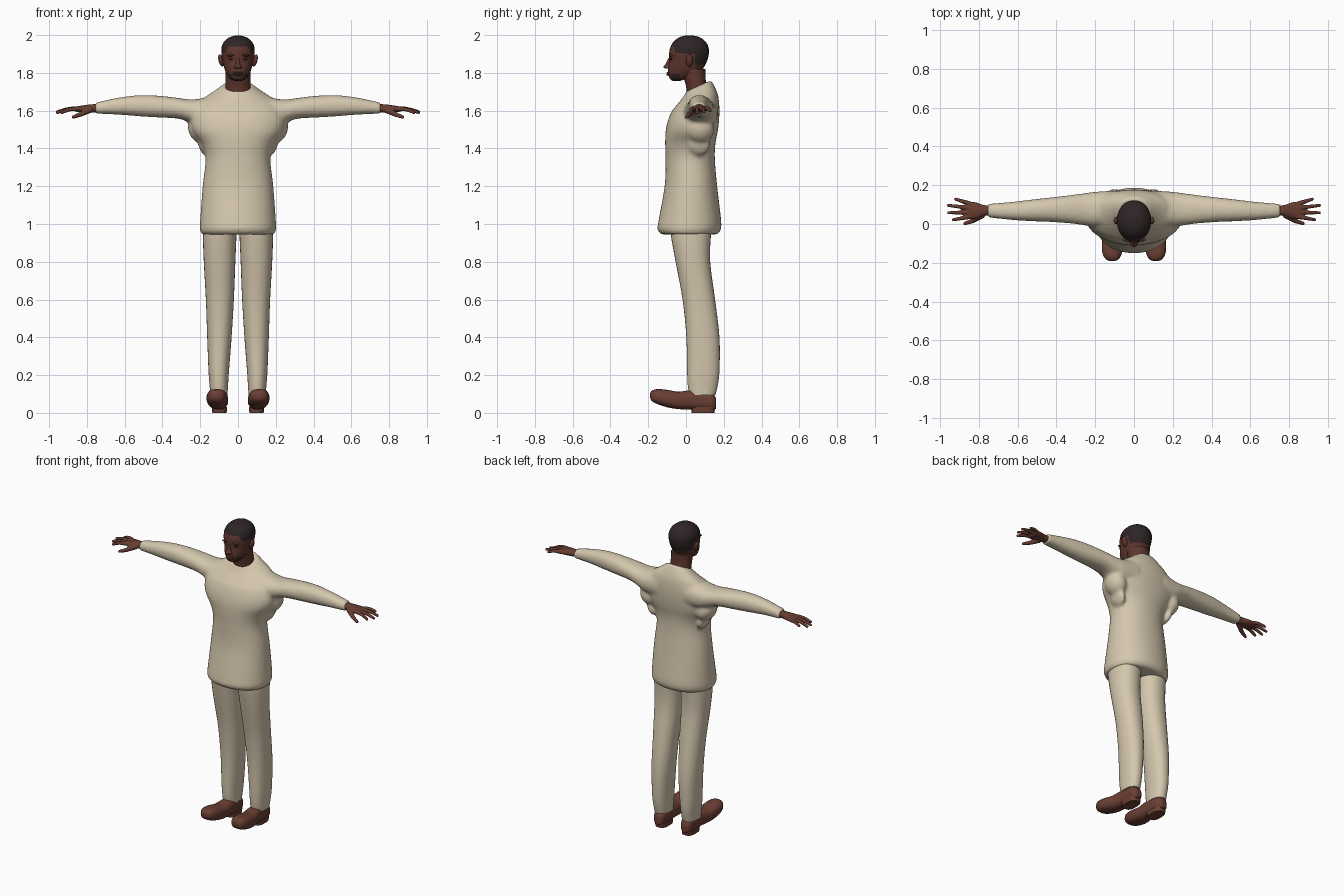
import bpy, bmesh, math
from mathutils import Vector, Matrix

if "Cube" in bpy.data.objects:
    bpy.data.objects.remove(bpy.data.objects["Cube"])


def material(name, rgb):
    m = bpy.data.materials.new(name)
    m.diffuse_color = (*rgb, 1)
    m.use_nodes = True
    m.node_tree.nodes["Principled BSDF"].inputs["Base Color"].default_value = m.diffuse_color
    return m


CLOTH = material("cream cloth", (0.66, 0.57, 0.42))
SKIN = material("brown skin", (0.135, 0.046, 0.030))
FACE = material("face skin", (0.112, 0.037, 0.026))
SHADE = material("eye shade", (0.055, 0.019, 0.015))
HAIR = material("dark hair", (0.028, 0.018, 0.019))
LEATHER = material("brown leather", (0.145, 0.050, 0.034))


def smooth_rows(rows, steps):
    """Catmull-Rom interpolation through rows of numbers."""
    out = []
    for i in range(len(rows) - 1):
        a, b = rows[max(i - 1, 0)], rows[i]
        c, d = rows[i + 1], rows[min(i + 2, len(rows) - 1)]
        for s in range(steps):
            t = s / steps
            out.append([0.5 * (2 * q + (r - p) * t + (2 * p - 5 * q + 4 * r - w) * t * t
                               + (3 * q - p - 3 * r + w) * t ** 3)
                        for p, q, r, w in zip(a, b, c, d)])
    return out + [list(rows[-1])]


def loft(bm, rows, axis, side=1, n=32, power=2.2, steps=4):
    """Skin rows of (position, low a, high a, low b, high b) along an axis."""
    rings = []
    for t, a0, a1, b0, b1 in smooth_rows(rows, steps):
        ring = []
        for k in range(n):
            c, s = math.cos(math.tau * k / n), math.sin(math.tau * k / n)
            a = (a0 + a1) / 2 + (a1 - a0) / 2 * math.copysign(abs(c) ** (2 / power), c)
            b = (b0 + b1) / 2 + (b1 - b0) / 2 * math.copysign(abs(s) ** (2 / power), s)
            p = {"x": (t, a, b), "y": (a, t, b), "z": (a, b, t)}[axis]
            ring.append(bm.verts.new((p[0] * side, p[1], p[2])))
        rings.append(ring)
    for r, q in zip(rings, rings[1:]):
        for k in range(n):
            bm.faces.new((r[k], r[(k + 1) % n], q[(k + 1) % n], q[k]))
    bm.faces.new(rings[0])
    bm.faces.new(rings[-1])
    bmesh.ops.recalc_face_normals(bm, faces=bm.faces[:])


def ball(bm, pos, size, tilt=0):
    m = Matrix.Translation(pos) @ Matrix.Rotation(tilt, 4, 'Y') @ Matrix.Diagonal((*size, 1))
    bmesh.ops.create_uvsphere(bm, u_segments=16, v_segments=10, radius=1, matrix=m)


def limb(bm, points, r0, r1):
    """Tapered round limb through points."""
    pts = smooth_rows(points, 6)
    for i, p in enumerate(pts):
        r = r0 + (r1 - r0) * i / (len(pts) - 1)
        ball(bm, p, (r, r, r))


def finish(bm, name, mats, voxel=0, relax=0):
    me = bpy.data.meshes.new(name)
    bm.to_mesh(me)
    bm.free()
    ob = bpy.data.objects.new(name, me)
    bpy.context.collection.objects.link(ob)
    for m in mats:
        me.materials.append(m)
    if voxel:
        rm = ob.modifiers.new("blend", 'REMESH')
        rm.mode, rm.voxel_size, rm.use_smooth_shade = 'VOXEL', voxel, True
        sm = ob.modifiers.new("relax", 'SMOOTH')
        sm.factor, sm.iterations = 0.5, relax
    else:
        bpy.ops.object.select_all(action='DESELECT')
        ob.select_set(True)
        bpy.context.view_layer.objects.active = ob
        bpy.ops.object.shade_smooth_by_angle(angle=math.radians(50))
    return ob


# Shirt: body and both sleeves blended into one surface
bm = bmesh.new()
body = [(0.945, .190, -.130, .165), (0.97, .201, -.150, .184), (1.02, .200, -.145, .186),
        (1.20, .187, -.113, .165), (1.34, .172, -.108, .153), (1.42, .190, -.110, .155),
        (1.49, .238, -.108, .168), (1.55, .250, -.095, .175), (1.61, .235, -.070, .177),
        (1.66, .190, -.045, .170), (1.70, .128, -.018, .152), (1.735, .078, .002, .132)]
loft(bm, [(z, -w, w, y0, y1) for z, w, y0, y1 in body], "z", n=48, power=2.15)
for v in bm.verts:  # collar dips at the front
    f = min(max((v.co.z - 1.60) / 0.13, 0), 1)
    v.co.z += (v.co.y - 0.075) * 0.45 * f
sleeve = [(.10, -.010, .172, 1.50, 1.690), (.20, -.015, .166, 1.515, 1.664),
          (.26, -.006, .158, 1.540, 1.660), (.32, .002, .150, 1.558, 1.668),
          (.42, .010, .138, 1.564, 1.679), (.52, .014, .127, 1.570, 1.682),
          (.62, .020, .115, 1.578, 1.671), (.70, .028, .108, 1.582, 1.655),
          (.755, .034, .104, 1.584, 1.643)]
for s in (-1, 1):
    loft(bm, sleeve, "x", s)
    # loose folds under the arms
    ball(bm, (s * .205, .075, 1.50), (.058, .075, .075), s * 0.4)
    ball(bm, (s * .185, .070, 1.42), (.025, .06, .06), s * 0.3)
finish(bm, "shirt", [CLOTH], 0.01, 5)

# Trousers
trouser = [(1.02, .005, .175, -.085, .140), (.94, .008, .185, -.080, .132),
           (.80, .014, .181, -.055, .128), (.60, .022, .170, -.018, .154),
           (.40, .034, .163, .002, .177), (.22, .048, .156, .006, .177),
           (.14, .053, .150, .010, .167), (.095, .056, .147, .018, .156)]
for s, side in ((-1, "right"), (1, "left")):
    bm = bmesh.new()
    loft(bm, trouser, "z", s)
    finish(bm, side + "_trouser_leg", [CLOTH])

# Shoes with separate heel blocks
shoe = [(-.190, .097, .127, .080, .104), (-.180, .078, .147, .062, .118),
        (-.150, .062, .163, .046, .126), (-.10, .054, .166, .030, .122),
        (-.04, .052, .158, .020, .112), (.02, .054, .146, .018, .120),
        (.09, .058, .140, .016, .120), (.14, .062, .136, .016, .105),
        (.160, .078, .120, .022, .075)]
heel = [(0, .060, .136, .030, .150), (.03, .058, .138, .026, .155)]
for s, side in ((-1, "right"), (1, "left")):
    bm = bmesh.new()
    loft(bm, shoe, "y", s, power=2.5)
    loft(bm, heel, "z", s, power=3, steps=1)
    finish(bm, side + "_shoe", [LEATHER])

# Hands: palm, thumb and four drooping fingers
finger_tips = [(.932, .022, 1.590), (.956, .058, 1.590), (.957, .096, 1.594), (.920, .128, 1.600)]
for s, side in ((-1, "right"), (1, "left")):
    bm = bmesh.new()
    palm = [(.735, .044, .096, 1.592, 1.634), (.775, .042, .098, 1.590, 1.634),
            (.82, .027, .113, 1.592, 1.628), (.86, .026, .116, 1.594, 1.622)]
    loft(bm, palm, "x", s, n=20)
    for i, tip in enumerate(finger_tips):
        root = Vector((s * .85, .037 + .023 * i, 1.610))
        tip = Vector((s * tip[0], tip[1], tip[2]))
        mid = (root + tip) / 2 + Vector((0, 0, .006))
        limb(bm, [root, mid, tip], .0125, .0085)
    limb(bm, [(s * .785, .045, 1.604), (s * .83, .018, 1.582), (s * .872, .003, 1.566)], .017, .009)
    finish(bm, side + "_hand", [SKIN], 0.004, 2)

# Neck
bm = bmesh.new()
loft(bm, [(1.64, -.070, .070, .010, .130), (1.70, -.069, .069, .004, .126),
          (1.75, -.066, .066, -.005, .106), (1.82, -.066, .066, -.030, .103)], "z")
finish(bm, "neck", [FACE])

# Head, with hair cap and beard set by height and depth
bm = bmesh.new()
skull = [(1.757, .018, -.070, -.035), (1.768, .040, -.084, .000), (1.79, .057, -.093, .055),
         (1.82, .071, -.095, .088), (1.86, .081, -.089, .110), (1.90, .087, -.090, .121),
         (1.935, .087, -.083, .119), (1.965, .074, -.066, .104), (1.988, .046, -.036, .074),
         (1.998, .014, -.002, .035)]
loft(bm, [(z, -w, w, y0, y1) for z, w, y0, y1 in skull], "z", n=64, power=2.1, steps=8)
for f in bm.faces:
    x, y, z = f.calc_center_median()
    line = 1.940 if y < -.06 else 1.915 if y < -.02 else 1.902 if y < .045 else 1.843
    line -= 0.25 * max(abs(x) - .04, 0) if y < -.02 else 0
    beard = (y < -.02 and z < 1.769) or (-.078 < y < -.035 and z < 1.792)
    f.material_index = 1 if z > line or beard else 0
finish(bm, "head", [FACE, HAIR])

# Facial features
bm = bmesh.new()
loft(bm, [(1.822, -.019, .019, -.108, -.07), (1.832, -.020, .020, -.119, -.07),
          (1.845, -.012, .012, -.110, -.07), (1.878, -.008, .008, -.093, -.07)], "z", n=16)
finish(bm, "nose", [FACE])
bm = bmesh.new()
for z in (1.800, 1.790):
    ball(bm, (0, -.088, z), (.028, .016, .006))
finish(bm, "lips", [FACE])
bm = bmesh.new()
for s in (-1, 1):
    ball(bm, (s * .034, -.077, 1.874), (.017, .008, .006))
finish(bm, "eyes", [SHADE])
bm = bmesh.new()
for s in (-1, 1):
    ball(bm, (s * .036, -.079, 1.893), (.024, .011, .006), s * 0.1)
finish(bm, "brows", [FACE])
bm = bmesh.new()
for s in (-1, 1):
    ball(bm, (s * .090, .018, 1.866), (.013, .019, .033), s * 0.25)
finish(bm, "ears", [FACE])
